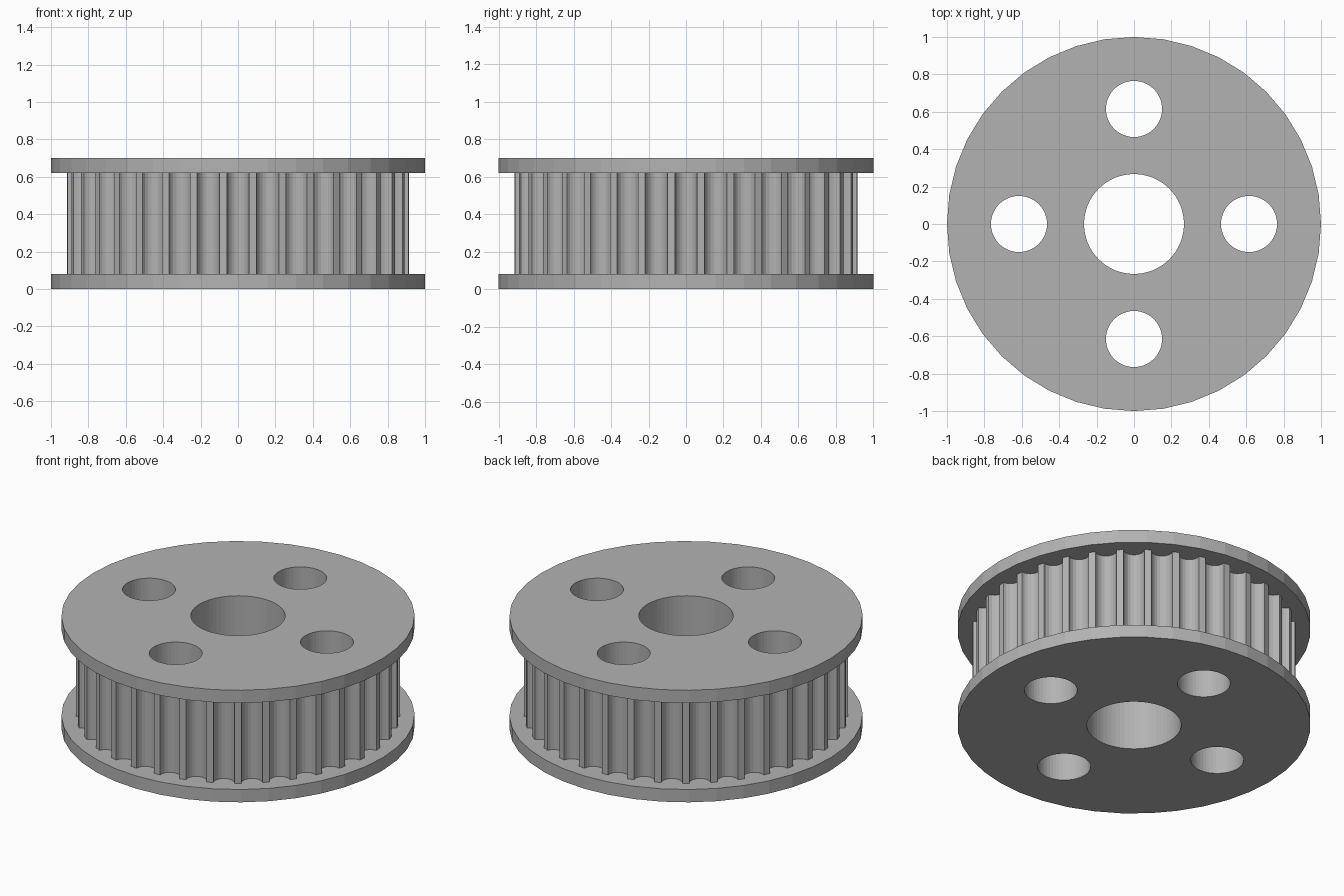
import bpy
from math import sin, cos, pi, tau

cube = bpy.data.objects.get("Cube")
if cube:
    bpy.data.objects.remove(cube, do_unlink=True)

TEETH = 36
CORE_R = 0.915
GROOVE_R = 0.06
FLANGE_T = 0.08
HEIGHT = 0.70

grey = bpy.data.materials.new("plain_grey")
grey.use_nodes = True
GREY = (0.45, 0.45, 0.45, 1)
grey.diffuse_color = GREY
grey.node_tree.nodes["Principled BSDF"].inputs["Base Color"].default_value = GREY


def circle(radius, sides, cx=0, cy=0):
    return [(cx + radius * cos(tau * i / sides), cy + radius * sin(tau * i / sides))
            for i in range(sides)]


def toothed_outline(steps=10):
    """Round core with a half-round groove scooped out at each pitch."""
    points = []
    for t in range(TEETH):
        a = tau * t / TEETH
        for i in range(steps + 1):
            b = pi * i / steps
            inward = CORE_R - GROOVE_R * sin(b)
            side = -GROOVE_R * cos(b)
            points.append((inward * cos(a) - side * sin(a),
                           inward * sin(a) + side * cos(a)))
    return points


# Centre bore and four lightening holes, shared by every layer
HOLES = [circle(0.267, 64)]
HOLES += [circle(0.15, 48, 0.615 * cos(k * pi / 2), 0.615 * sin(k * pi / 2))
          for k in range(4)]


def layer(name, outline, bottom, top):
    """Extrude a flat outline, pierced by the holes, between two heights."""
    curve = bpy.data.curves.new(name, "CURVE")
    curve.dimensions = "2D"
    curve.fill_mode = "BOTH"
    curve.extrude = (top - bottom) / 2
    for points in [outline] + HOLES:
        spline = curve.splines.new("POLY")
        spline.points.add(len(points) - 1)
        for p, (x, y) in zip(spline.points, points):
            p.co = (x, y, 0, 1)
        spline.use_cyclic_u = True
    obj = bpy.data.objects.new(name, curve)
    bpy.context.collection.objects.link(obj)
    obj.location.z = (top + bottom) / 2
    bpy.ops.object.select_all(action="DESELECT")
    obj.select_set(True)
    bpy.context.view_layer.objects.active = obj
    bpy.ops.object.convert(target="MESH")
    obj = bpy.context.object
    obj.data.materials.clear()
    obj.data.materials.append(grey)
    bpy.ops.object.shade_flat()


# Two flanges with the toothed core between them
layer("lower_flange", circle(1, 40), 0, FLANGE_T)
layer("toothed_core", toothed_outline(), FLANGE_T, HEIGHT - FLANGE_T)
layer("upper_flange", circle(1, 40), HEIGHT - FLANGE_T, HEIGHT)
